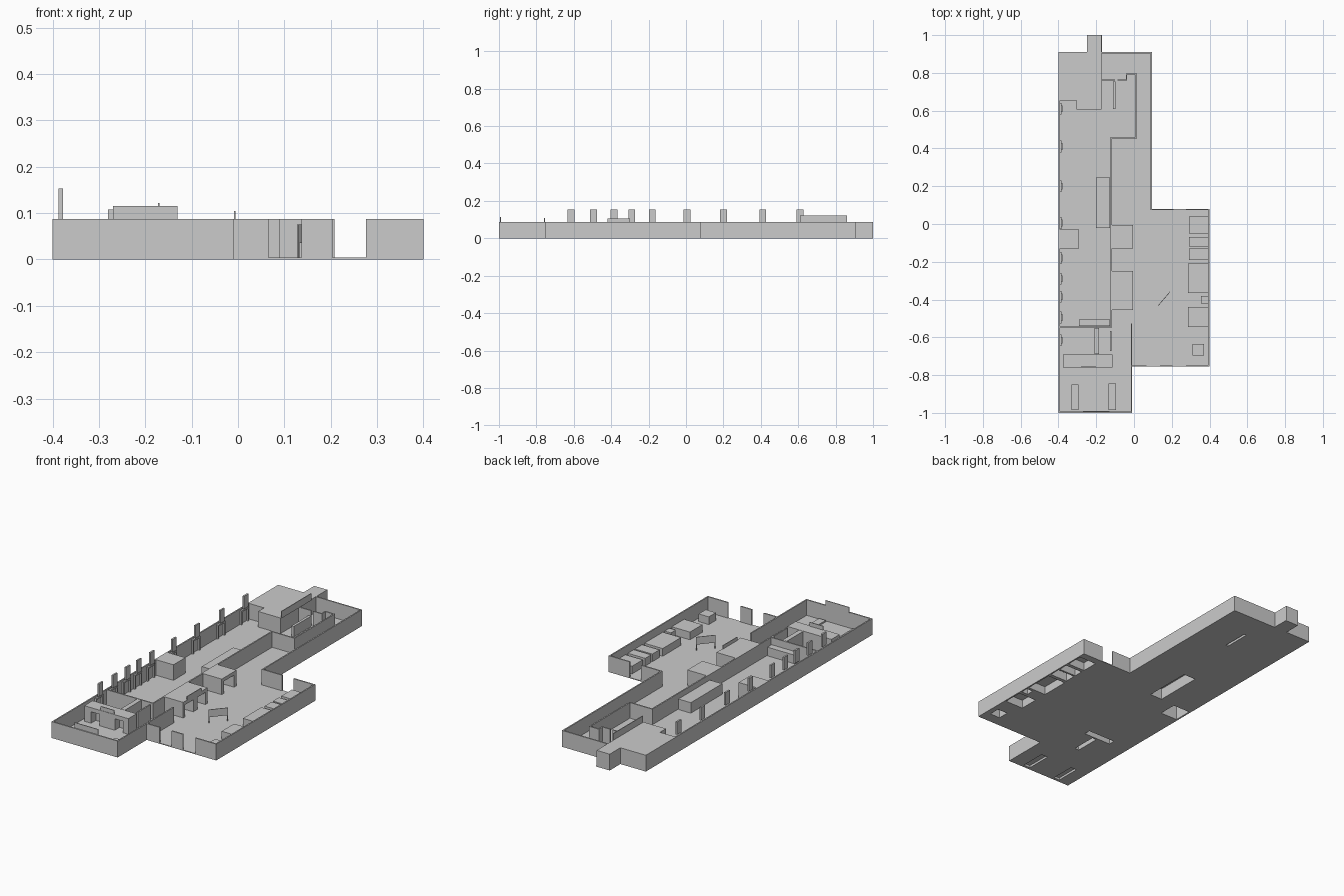
import bpy, bmesh
from math import hypot, atan2
from mathutils import Matrix, Vector

if "Cube" in bpy.data.objects:
    bpy.data.objects.remove(bpy.data.objects["Cube"])

H = 0.087      # wall height
F = 0.004      # floor thickness
T = 0.007      # wall thickness


def finish(name, bm):
    bmesh.ops.recalc_face_normals(bm, faces=bm.faces)
    me = bpy.data.meshes.new(name)
    bm.to_mesh(me)
    bm.free()
    ob = bpy.data.objects.new(name, me)
    bpy.context.collection.objects.link(ob)
    return ob


def add_box(bm, x0, x1, y0, y1, z0, z1, rot=None):
    m = Matrix.Translation(((x0 + x1) / 2, (y0 + y1) / 2, (z0 + z1) / 2))
    if rot:
        m = m @ Matrix.Rotation(rot, 4, 'Z')
    m = m @ Matrix.Diagonal((x1 - x0, y1 - y0, z1 - z0, 1))
    return bmesh.ops.create_cube(bm, size=1, matrix=m)['verts']


def box(name, x0, x1, y0, y1, z0, z1):
    bm = bmesh.new()
    add_box(bm, x0, x1, y0, y1, z0, z1)
    return finish(name, bm)


def walls(name, runs, top=H):
    """Axis-aligned walls along each run of points, ends squared at corners."""
    bm = bmesh.new()
    h = T / 2
    for run in runs:
        for (ax, ay), (bx, by) in zip(run, run[1:]):
            add_box(bm, min(ax, bx) - h, max(ax, bx) + h,
                    min(ay, by) - h, max(ay, by) + h, F / 2, top)
    return finish(name, bm)


def prism(name, pts, z0, z1, bottom=True):
    bm = bmesh.new()
    f = bm.faces.new([bm.verts.new((x, y, z0)) for x, y in pts])
    r = bmesh.ops.extrude_face_region(bm, geom=[f], use_keep_orig=True)
    bmesh.ops.translate(bm, vec=(0, 0, z1 - z0),
                        verts=[v for v in r['geom'] if isinstance(v, bmesh.types.BMVert)])
    if not bottom:
        bmesh.ops.delete(bm, geom=[g for g in bm.faces if max(v.co.z for v in g.verts) < z0 + 1e-6],
                         context='FACES_ONLY')
    return finish(name, bm)


def cut(ob, cutter):
    cutter.hide_render = True
    cutter.hide_set(True)
    cutter.display_type = 'WIRE'
    m = ob.modifiers.new("cut", 'BOOLEAN')
    m.operation = 'DIFFERENCE'
    m.solver = 'EXACT'
    m.object = cutter
    bpy.context.view_layer.objects.active = ob
    bpy.ops.object.modifier_apply(modifier=m.name)
    bpy.data.objects.remove(cutter)


holes = []


def shell(name, x0, x1, y0, y1, top):
    """Hollow block, open below, with a matching hole in the floor."""
    holes.append((x0, x1, y0, y1))
    prism(name, [(x0, y0), (x1, y0), (x1, y1), (x0, y1)], 0, top, bottom=False)


# Service counters and kiosk in the arrivals hall
for i, (x0, y0, y1) in enumerate([(0.29, -0.05, 0.04), (0.29, -0.12, -0.07), (0.29, -0.19, -0.13),
                                  (0.285, -0.365, -0.21), (0.355, -0.42, -0.38),
                                  (0.285, -0.545, -0.44)]):
    shell(f"counter_{i + 1}", x0, 0.392, y0, y1, 0.045)
shell("hall_kiosk", 0.31, 0.37, -0.695, -0.635, 0.045)

# Gate-side rooms and shops
shell("shop_block", -0.396, -0.29, -0.13, -0.03, H)
shell("snack_bar", -0.2, -0.127, -0.02, 0.245, 0.06)
shell("low_bench", -0.29, -0.127, -0.54, -0.505, 0.05)
shell("washroom_link", -0.21, -0.185, -0.688, -0.55, H)
shell("belt_left", -0.33, -0.295, -0.985, -0.85, 0.012)
shell("belt_right", -0.135, -0.095, -0.985, -0.845, 0.012)
shell("search_table", -0.112, -0.098, 0.61, 0.755, 0.06)

# Staff room, roofed, with the rear annex
prism("staff_room", [(-0.305, 0.605), (-0.173, 0.605), (-0.173, 1.0), (-0.25, 1.0), (-0.25, 0.908),
                     (-0.398, 0.908), (-0.398, 0.655), (-0.305, 0.655)], F / 2, H)

# Check-in rooms with recessed openings facing the hall
for name, y0, y1, n in (("check_in_long", -0.455, -0.25, 2), ("check_in_short", -0.13, -0.005, 1)):
    room = box(name, -0.118, -0.005, y0, y1, F / 2, H)
    step = (y1 - y0) / n
    for k in range(n):
        c = y0 + step * (k + 0.5)
        cut(room, box("recess_cutter", -0.07, 0.02, c - step * 0.33, c + step * 0.33, F, 0.068))

# Washroom block with two doorways
wash = box("washroom_block", -0.375, -0.115, -0.76, -0.69, F / 2, H)
for c in (-0.31, -0.17):
    cut(wash, box("door_cutter", c - 0.025, c + 0.025, -0.8, -0.72, F, 0.065))

# Floor slab, opened under each hollow block
floor = prism("floor", [(-0.4, -1), (-0.01, -1), (-0.01, -0.755), (0.4, -0.755), (0.4, 0.08), (0.095, 0.08),
                        (0.095, 0.91), (-0.17, 0.91), (-0.17, 1), (-0.25, 1), (-0.25, 0.91), (-0.4, 0.91)], 0, F)
bm = bmesh.new()
for x0, x1, y0, y1 in holes:
    add_box(bm, x0, x1, y0, y1, -0.05, 0.05)
cut(floor, finish("floor_cutter", bm))

# Outer walls, with entrances front and back
h = T / 2
walls("outer_walls", [
    [(-0.17, 0.91 - h), (-0.4 + h, 0.91 - h), (-0.4 + h, -1 + h), (-0.01 - h, -1 + h), (-0.01 - h, -0.53)],
    [(-0.17, 0.91 - h), (0.095 - h, 0.91 - h), (0.095 - h, 0.08 - h), (0.205, 0.08 - h)],
    [(0.28, 0.08 - h), (0.4 - h, 0.08 - h), (0.4 - h, -0.755 + h), (0.28, -0.755 + h)],
    [(0.14, -0.755 + h), (0.2, -0.755 + h)], [(-0.01, -0.755 + h), (0.062, -0.755 + h)]])

# Inner partitions
walls("partitions", [
    [(-0.12, -0.545), (-0.12, 0.457), (0.012, 0.457), (0.012, 0.793), (-0.04, 0.793),
     (-0.04, 0.762), (-0.085, 0.762)],
    [(-0.396, -0.545), (-0.12, -0.545)], [(-0.123, -0.67), (-0.123, -0.57)],
    [(-0.17, 0.762), (-0.105, 0.762)]])

# Gate door frames and blank gate markers along the left wall
for i, y in enumerate((0.61, 0.41, 0.2, 0.005, -0.18, -0.29, -0.385, -0.495, -0.615)):
    bm = bmesh.new()
    for s in (-1, 1):
        add_box(bm, -0.395, -0.384, y + s * 0.027 - 0.004, y + s * 0.027 + 0.004, F / 2, 0.07)
    add_box(bm, -0.395, -0.384, y - 0.031, y + 0.031, 0.07, 0.078)
    finish(f"gate_frame_{i + 1}", bm)
    box(f"gate_marker_{i + 1}", -0.387, -0.378, y - 0.018, y + 0.018, H - 0.002, 0.153)

# Blank sign plates on top of walls
for name, x0, x1, y0, y1, top in (("customs_sign", -0.173, -0.169, 0.61, 0.86, 0.122),
                                  ("baggage_sign", -0.27, -0.13, -0.994, -0.99, 0.115),
                                  ("washroom_sign", -0.28, -0.2, -0.758, -0.754, 0.108),
                                  ("check_in_sign", -0.009, -0.005, -0.42, -0.3, 0.105)):
    box(name, x0, x1, y0, y1, H - 0.002, top)

# Free-standing diagonal banner on two posts
a, b = Vector((0.13, -0.43)), Vector((0.19, -0.36))
d, c = b - a, (a + b) / 2
ang, L = atan2(d.y, d.x), hypot(d.x, d.y) / 2
bm = bmesh.new()
add_box(bm, c.x - L, c.x + L, c.y - 0.0015, c.y + 0.0015, 0.035, 0.075, ang)
for p in (a, b):
    add_box(bm, p.x - 0.002, p.x + 0.002, p.y - 0.002, p.y + 0.002, F / 2, 0.075, ang)
finish("hall_banner", bm)
